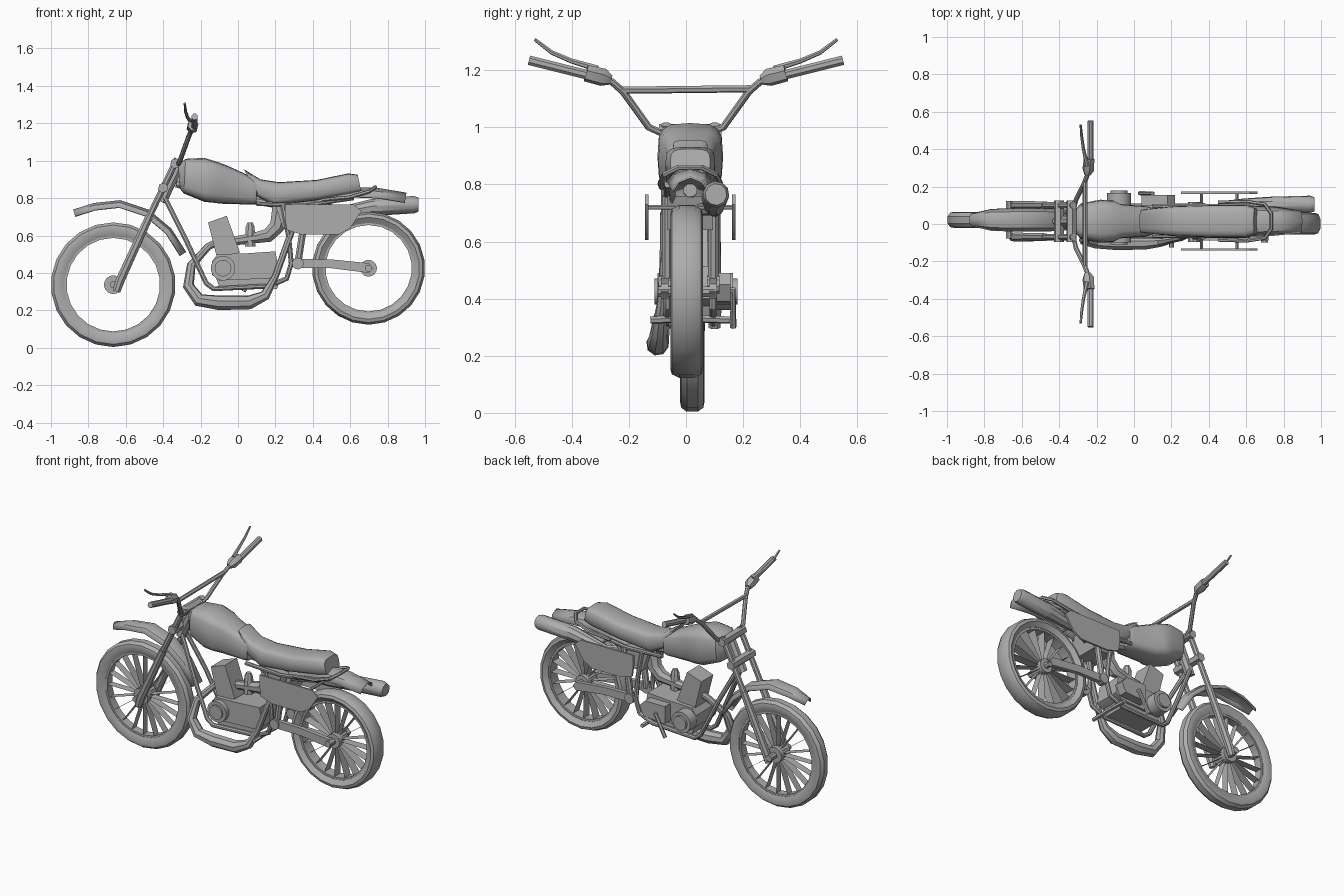
import bpy, bmesh, math
from mathutils import Vector

cube = bpy.data.objects.get("Cube")
if cube:
    bpy.data.objects.remove(cube, do_unlink=True)

GREY = (0.42, 0.42, 0.42, 1)
mat = bpy.data.materials.new("plain_grey")
mat.use_nodes = True
mat.diffuse_color = GREY
mat.node_tree.nodes["Principled BSDF"].inputs["Base Color"].default_value = GREY
MID = 0.015          # centre plane of the body
SIDES = (("left", 1), ("right", -1))


def finish(name, bm, angle=35):
    bmesh.ops.recalc_face_normals(bm, faces=bm.faces)
    mesh = bpy.data.meshes.new(name)
    bm.to_mesh(mesh)
    bm.free()
    mesh.materials.append(mat)
    ob = bpy.data.objects.new(name, mesh)
    bpy.context.collection.objects.link(ob)
    bpy.ops.object.select_all(action="DESELECT")
    ob.select_set(True)
    bpy.context.view_layer.objects.active = ob
    bpy.ops.object.shade_smooth_by_angle(angle=math.radians(angle))
    return ob


def loft(name, rings, closed=True, caps=True, loop=False, angle=35):
    """Skin a row of equal rings of points."""
    bm = bmesh.new()
    rows = [[bm.verts.new(p) for p in r] for r in rings]
    n = len(rows[0])
    pairs = list(zip(rows, rows[1:])) + ([(rows[-1], rows[0])] if loop else [])
    for a, b in pairs:
        for i in range(n if closed else n - 1):
            j = (i + 1) % n
            bm.faces.new((a[i], a[j], b[j], b[i]))
    if caps:
        bm.faces.new(rows[0])
        bm.faces.new(rows[-1])
    return finish(name, bm, angle)


def tube(name, path, radii, sides=8):
    """Round bar along a path of (x, y, z) points."""
    pts = [Vector(p) for p in path]
    if not isinstance(radii, (list, tuple)):
        radii = [radii] * len(pts)
    rings, old, u = [], None, None
    for i, p in enumerate(pts):
        t = Vector()
        if i:
            t += (p - pts[i - 1]).normalized()
        if i < len(pts) - 1:
            t += (pts[i + 1] - p).normalized()
        t.normalize()
        u = t.orthogonal().normalized() if u is None else old.rotation_difference(t) @ u
        old, v = t, t.cross(u)
        ang = [math.tau * (k + 0.5) / sides for k in range(sides)]
        rings.append([p + radii[i] * (u * math.cos(a) + v * math.sin(a)) for a in ang])
    return loft(name, rings)


def prism(name, outline, y0, y1):
    return loft(name, [[(x, y, z) for x, z in outline] for y in (y0, y1)])


def disc(name, x, z, r, y0, y1, sides=14):
    return tube(name, [(x, y0, z), (x, y1, z)], r, sides)


def body(name, stations):
    """Rounded-box sections: bottom x, z, top x, z, half width."""
    rings = []
    for xb, zb, xt, zt, w in stations:
        ring = []
        for k in range(16):
            a = math.tau * k / 16
            c, s = math.cos(a), math.sin(a)
            y = MID + w * math.copysign(abs(c) ** 0.55, c)
            f = 0.5 + 0.5 * math.copysign(abs(s) ** 0.55, s)
            ring.append((xb + (xt - xb) * f, y, zb + (zt - zb) * f))
        rings.append(ring)
    return loft(name, rings)


def fender(name, path, widths, drop, y):
    """Arched strip following a path of (x, z) points."""
    rings = []
    for i, (x, z) in enumerate(path):
        a, b = path[max(i - 1, 0)], path[min(i + 1, len(path) - 1)]
        t = Vector((b[0] - a[0], 0, b[1] - a[1])).normalized()
        n = Vector((-t.z, 0, t.x))
        rings.append([Vector((x, y + s * widths[i], z)) - n * drop * abs(s) ** 3
                      for s in (-1, -0.7, 0, 0.7, 1)])
    ob = loft(name, rings, closed=False, caps=False)
    m = ob.modifiers.new("thickness", "SOLIDIFY")
    m.thickness = 0.008
    m.offset = 0


def wheel(name, x, y, z, r, inner, w, hub):
    def ring(profile, n=22):
        out = []
        for k in range(n):
            a = math.tau * (k + 0.5) / n
            out.append([(x + q * math.cos(a), y + o, z + q * math.sin(a)) for q, o in profile])
        return out
    d = r - inner
    half = [(r, 0.45 * w), (r - 0.2 * d, 0.9 * w), (r - 0.5 * d, w), (inner, 0.65 * w)]
    loft(name + "_tyre", ring(half + [(q, -o) for q, o in reversed(half)]), caps=False, loop=True)
    e = 0.6 * w
    loft(name + "_rim", ring([(inner + .004, e), (inner - .012, e), (inner - .012, -e),
                              (inner + .004, -e)]), caps=False, loop=True)
    disc(name + "_hub", x, z, hub, y - 0.045, y + 0.045)
    disc(name + "_axle", x, z, 0.02, y - 0.1, y + 0.1, 8)
    # Flat blade spokes
    bm = bmesh.new()
    for k in range(20):
        a = math.tau * k / 20
        quad = [(hub * .9, -.025), (hub * .9, .025), (inner - .01, e * .9), (inner - .01, -e * .9)]
        bm.faces.new([bm.verts.new((x + q * math.cos(a), y + o, z + q * math.sin(a)))
                      for q, o in quad])
    finish(name + "_spokes", bm)


wheel("front_wheel", -0.667, 0.022, 0.337, 0.333, 0.262, 0.043, 0.05)
wheel("rear_wheel", 0.698, 0.002, 0.425, 0.302, 0.243, 0.057, 0.045)

# Bodywork
body("fuel_tank", [(-.31, .85, -.32, .98, .06), (-.29, .825, -.28, 1.01, .095),
                   (-.18, .78, -.18, 1.015, .115), (-.13, .775, -.10, .99, .112),
                   (-.09, .77, -.06, .975, .092), (.08, .765, .06, .92, .08),
                   (.10, .77, .10, .90, .07)])
body("seat", [(.05, .92, .03, .955, .06), (.10, .81, .12, .90, .07),
              (.19, .76, .22, .885, .08), (.40, .785, .42, .897, .087),
              (.61, .82, .59, .932, .087), (.66, .83, .64, .925, .07)])
fender("front_fender", [(-.88, .735), (-.77, .77), (-.63, .785), (-.48, .735),
                        (-.36, .635), (-.28, .51)], [.03, .055, .06, .06, .055, .045], .035, .022)
fender("rear_fender", [(.3, .74), (.5, .83), (.62, .855), (.75, .85), (.9, .825)],
       [.06, .075, .08, .075, .06], .05, MID)
panel = [(.25, .765), (.62, .765), (.66, .73), (.60, .64), (.54, .605), (.34, .605),
         (.26, .63), (.25, .70)]
for side, s in SIDES:
    y = MID + s * 0.152
    prism(side + "_side_panel", panel, y - 0.006, y + 0.006)
    for x in (.36, .55):
        tube(side + "_panel_mount", [(x, MID, .72), (x, y, .72)], .008, 6)

# Steering
for side, s in SIDES:
    y = MID + s * 0.085
    tube(side + "_fork_lower", [(-.65, y, .30), (-.63, y, .36), (-.475, y, .70)],
         [.022, .026, .022])
    tube(side + "_fork_upper", [(-.475, y, .70), (-.325, y, 1.01)], .018)
    h = s
    tube(side + "_handlebar", [(-.32, 0, .98), (-.32, h * .085, .98), (-.31, h * .13, 1.0),
                               (-.265, h * .22, 1.125), (-.25, h * .26, 1.16),
                               (-.235, h * .33, 1.18), (-.23, h * .37, 1.19)], .013)
    tube(side + "_grip", [(-.232, h * .35, 1.185), (-.232, h * .55, 1.235)], .018)
    tube(side + "_control_housing", [(-.25, h * .265, 1.165), (-.245, h * .29, 1.175),
                                     (-.24, h * .35, 1.19)], [.018, .032, .03], 6)
    tube(side + "_lever", [(-.25, h * .31, 1.205), (-.27, h * .40, 1.232),
                           (-.28, h * .47, 1.262), (-.285, h * .53, 1.308)],
         [.012, .009, .008, .006], 6)
tube("handlebar_crossbar", [(-.262, -.225, 1.13), (-.262, .225, 1.135)], .013, 6)
for label, x, z in (("upper", -.335, .985), ("lower", -.40, .855)):
    tube(label + "_fork_clamp", [(x, MID - .11, z), (x, MID + .11, z)], .028, 6)
tube("steering_stem", [(-.41, MID, .78), (-.31, MID, .99)], .03)

# Frame
tube("frame_backbone", [(-.33, MID, .88), (-.1, MID, .82), (.2, MID, .77), (.5, MID, .78)], .025)
for side, s in SIDES:
    y = MID + s * 0.08
    tube(side + "_cradle", [(-.39, MID + s * .02, .80), (-.28, y - s * .02, .58), (-.17, y, .345),
                            (-.13, y, .315), (.17, y, .33), (.26, y, .37), (.285, y, .45),
                            (.27, y, .60), (.24, y, .76)], .014)
    tube(side + "_rear_stay", [(.32, y, .45), (.34, y, .58), (.37, y, .76)], .02)
    tube(side + "_seat_rail", [(.1, y, .77), (.35, y, .76), (.62, y, .80)], .012)
    ya = MID - .005 + s * .085
    prism(side + "_swingarm", [(.30, .475), (.50, .472), (.70, .452), (.72, .425), (.70, .40),
                               (.50, .425), (.30, .425)], ya - .013, ya + .013)
    disc(side + "_swingarm_pivot", .32, .45, .032, ya - .022, ya + .022, 10)
    tube(side + "_footpeg", [(.2, MID, .33), (.2, MID + s * .14, .325)], .013, 6)
tube("grab_rail", [(.45, MID - .1, .79), (.60, MID - .105, .805), (.70, MID - .09, .835),
                   (.735, MID - .04, .86), (.735, MID + .04, .86), (.70, MID + .09, .835),
                   (.60, MID + .105, .805), (.45, MID + .1, .79)], .01, 6)

# Engine
prism("crankcase", [(-.14, .46), (-.11, .50), (.05, .505), (.20, .515), (.22, .40),
                    (.17, .37), (-.10, .36), (-.14, .39)], MID - .085, MID + .085)
prism("engine_sump", [(-.12, .38), (.18, .38), (.16, .33), (-.10, .325)], MID - .07, MID + .07)
prism("cylinder_block", [(-.16, .67), (-.06, .705), (.01, .51), (-.11, .47)], MID - .06, MID + .06)
for side, s in SIDES:
    y = MID + s * .08
    disc(side + "_round_cover", -.08, .425, .066, y, y + s * (.07 if s > 0 else .035), 16)
    disc(side + "_cover_cap", -.08, .425, .045, y, y + s * (.085 if s > 0 else .045), 12)
prism("clutch_cover", [(.04, .49), (.18, .49), (.22, .45), (.19, .39), (.04, .38)],
      MID + .08, MID + .14)
tube("carburettor", [(.065, MID, .54), (.065, MID, .645), (.065, MID, .67)], [.03, .026, .015])
tube("intake_hose", [(-.03, MID, .57), (.08, MID, .585), (.16, MID, .60), (.21, MID, .65),
                     (.23, MID, .75)], [.025, .03, .04, .045, .05])
prism("air_box", [(.2, .76), (.42, .76), (.38, .64), (.24, .64)], MID - .08, MID + .08)
tube("kick_lever", [(.1, MID + .1, .43), (.1, MID + .15, .43), (.03, MID + .15, .30)], .012, 6)

# Exhaust
tube("exhaust_pipe", [(-.10, MID, .57), (-.16, MID - .01, .54), (-.25, -.05, .44),
                      (-.265, -.085, .33), (-.21, -.095, .255), (-.10, -.10, .24),
                      (.06, -.10, .242), (.145, -.095, .28), (.20, -.085, .38),
                      (.25, -.075, .52), (.30, -.05, .66), (.38, .03, .71), (.5, .10, .715)],
     [.02, .02, .024, .03, .036, .04, .038, .028, .018, .018, .018, .02, .024])
tube("muffler", [(.48, .10, .71), (.58, .10, .725), (.72, .10, .75), (.94, .105, .765),
                 (.965, .105, .765)], [.024, .036, .046, .047, .038], 10)
